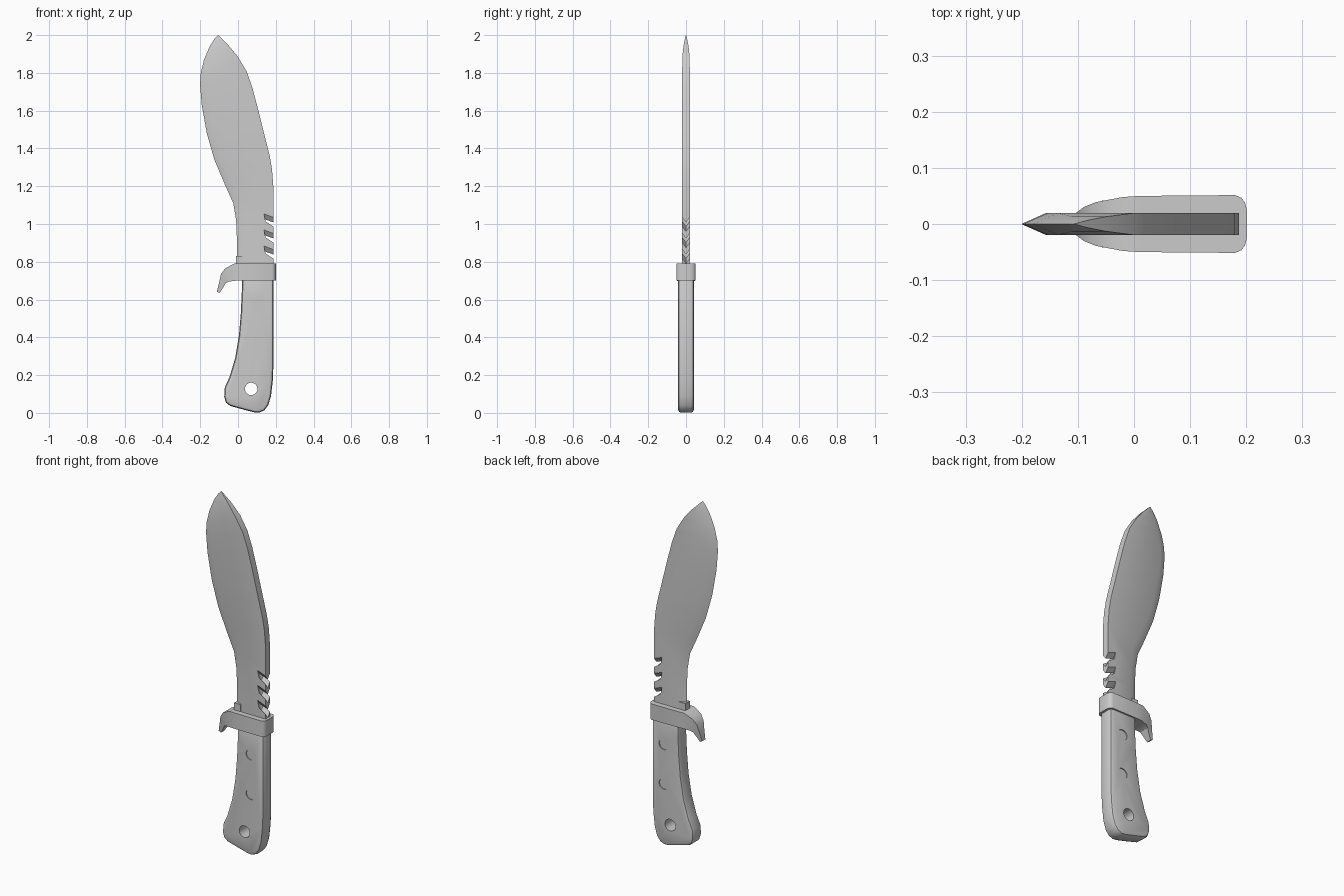
import bpy, bmesh, math
from mathutils import Matrix

if "Cube" in bpy.data.objects:
    bpy.data.objects.remove(bpy.data.objects["Cube"])


def loft(name, rings):
    """Skin a list of equal-length closed rings and cap both ends."""
    bm = bmesh.new()
    vs = [[bm.verts.new(p) for p in r] for r in rings]
    n = len(rings[0])
    for a, b in zip(vs, vs[1:]):
        for i in range(n):
            j = (i + 1) % n
            bm.faces.new((a[i], a[j], b[j], b[i]))
    bm.faces.new(vs[0])
    bm.faces.new(vs[-1])
    bmesh.ops.recalc_face_normals(bm, faces=bm.faces)
    me = bpy.data.meshes.new(name)
    bm.to_mesh(me)
    bm.free()
    ob = bpy.data.objects.new(name, me)
    bpy.context.collection.objects.link(ob)
    return ob


def plate(name, outline, half):
    return loft(name, [[(x, y, z) for x, z in outline] for y in (-half, half)])


def disc(x, z, r, y0, y1):
    pts = [(x + r * math.cos(k * math.tau / 24), z + r * math.sin(k * math.tau / 24)) for k in range(24)]
    return loft("cutter", [[(px, y, pz) for px, pz in pts] for y in (y0, y1)])


def activate(ob):
    bpy.ops.object.select_all(action='DESELECT')
    ob.select_set(True)
    bpy.context.view_layer.objects.active = ob


def cut(ob, cutter):
    activate(ob)
    m = ob.modifiers.new("cut", 'BOOLEAN')
    m.object, m.operation, m.solver = cutter, 'DIFFERENCE', 'EXACT'
    bpy.ops.object.modifier_apply(modifier=m.name)
    bpy.data.objects.remove(cutter)


def smooth(ob, angle=30):
    activate(ob)
    bpy.ops.object.shade_smooth_by_angle(angle=math.radians(angle))


# Blade: cutting edge (x, z), spine (x, z), half thickness
stations = [
    (-.005, .75, .187, .75, .02), (-.005, .90, .187, .90, .02),
    (-.010, 1.02, .187, 1.06, .02), (-.025, 1.11, .187, 1.20, .02),
    (-.070, 1.21, .180, 1.29, .02), (-.125, 1.34, .168, 1.36, .02),
    (-.165, 1.48, .133, 1.50, .02), (-.192, 1.63, .103, 1.62, .02),
    (-.201, 1.74, .075, 1.725, .02), (-.197, 1.80, .045, 1.81, .02),
    (-.180, 1.87, .000, 1.885, .0195), (-.150, 1.94, -.050, 1.945, .013),
    (-.125, 1.98, -.085, 1.98, .006), (-.106, 2.0, -.105, 2.0, .0005),
]
rings = []
for xe, ze, xs, zs, t in stations:
    f = min(.045 / (xs - xe), .4)
    xb, zb = xe + (xs - xe) * f, ze + (zs - ze) * f
    rings.append([(xe, 0, ze), (xb, -t, zb), (xs, -t, zs), (xs, t, zs), (xb, t, zb)])
blade = loft("blade", rings)

# Three chevron saw notches in the spine
notch = [(.21, 1.01), (.137, 1.037), (.146, .997), (.21, .955)]
for k in range(3):
    cut(blade, loft("cutter", [[(x, y, z + dz - .085 * k) for x, z in notch]
                               for y, dz in ((-.03, .03), (0, -.01), (.03, .03))]))
smooth(blade)

# Small block at the root of the cutting edge
plate("blade_heel", [(-.010, .77), (.03, .77), (.03, .83), (-.010, .83)], .02)

# Guard with finger hook: top (x, z), bottom (x, z), half width
guard_stations = [
    (-.112, .642, -.098, .634, .014), (-.100, .690, -.078, .665, .022),
    (-.090, .735, -.065, .687, .030), (-.068, .765, -.048, .695, .039),
    (-.020, .790, -.010, .700, .048), (.010, .790, .010, .700, .050),
    (.180, .790, .180, .700, .0515), (.191, .790, .191, .700, .047),
    (.198, .790, .198, .700, .038), (.201, .790, .201, .700, .025),
]
guard = loft("guard", [[(a, -w, b), (a, w, b), (c, w, d), (c, -w, d)]
                       for a, b, c, d, w in guard_stations])
smooth(guard, 32)

# Handle with rounded edges
outline = [
    (.022, .74), (.020, .64), (.015, .53), (.005, .41), (-.015, .29), (-.045, .19),
    (-.070, .135), (-.073, .085), (-.064, .055), (-.042, .037), (.020, .020),
    (.085, .003), (.110, .001), (.138, .012), (.160, .040), (.175, .090),
    (.184, .170), (.188, .260), (.188, .74),
]
handle = plate("handle", outline, .042)
activate(handle)
bev = handle.modifiers.new("round", 'BEVEL')
bev.width, bev.segments, bev.limit_method = .017, 2, 'ANGLE'
bev.angle_limit = math.radians(70)
bev.use_clamp_overlap = False
bpy.ops.object.modifier_apply(modifier=bev.name)

# Lanyard hole and shallow rivet recesses on both sides
cut(handle, disc(.07, .127, .033, -.1, .1))
for z in (.35, .575):
    for s in (-1, 1):
        cut(handle, disc(.11, z, .03, s * .037, s * .1))
smooth(handle)
